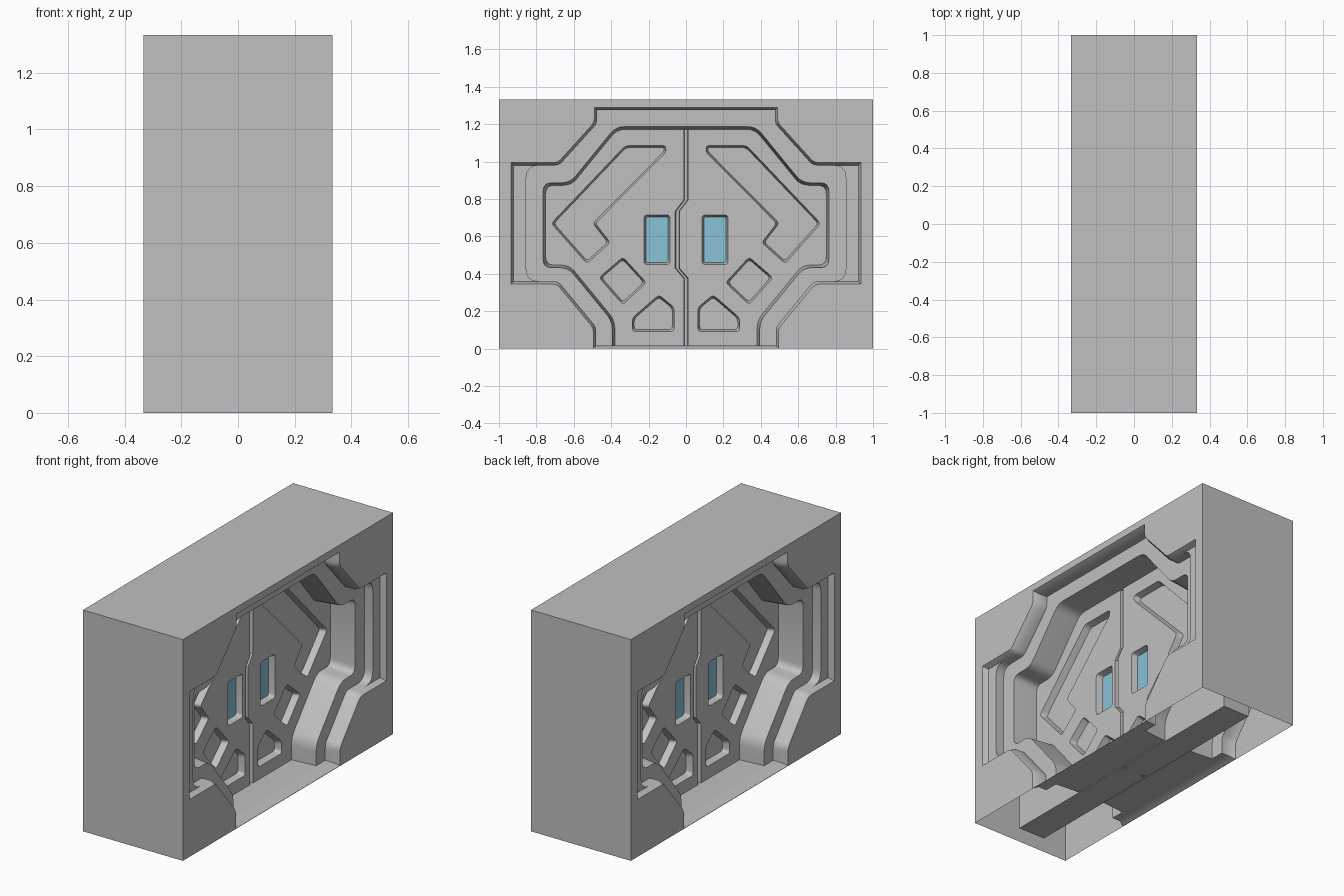
import bpy
import bmesh
from mathutils import Vector

default = bpy.data.objects.get("Cube")
if default:
    bpy.data.objects.remove(default, do_unlink=True)


def material(name, color):
    mat = bpy.data.materials.new(name)
    mat.use_nodes = True
    mat.diffuse_color = color
    mat.node_tree.nodes["Principled BSDF"].inputs["Base Color"].default_value = color
    return mat


grey = material("grey metal", (0.53, 0.53, 0.53, 1))
blue = material("blue glass", (0.25, 0.54, 0.69, 1))


# Outline helpers: outlines are counter-clockwise (y, z) points
def inset(pts, d):
    out = []
    for i, p in enumerate(pts):
        p = Vector(p)
        a = (p - Vector(pts[i - 1])).normalized()
        b = (Vector(pts[(i + 1) % len(pts)]) - p).normalized()
        na, nb = Vector((-a.y, a.x)), Vector((-b.y, b.x))
        out.append(p + (na + nb) * d / (1 + na.dot(nb)))
    return out


def fillet(pts, radius, steps=4):
    out = []
    for i, p in enumerate(pts):
        p = Vector(p)
        to_a = Vector(pts[i - 1]) - p
        to_b = Vector(pts[(i + 1) % len(pts)]) - p
        r = min(radius(p), 0.4 * to_a.length, 0.4 * to_b.length)
        if r <= 0:
            out.append(p)
            continue
        a, b = p + to_a.normalized() * r, p + to_b.normalized() * r
        for k in range(steps + 1):
            t = k / steps
            out.append(a * (1 - t) ** 2 + p * 2 * t * (1 - t) + b * t ** 2)
    return out


def mirrored(half):
    return half + [(-y, z) for y, z in reversed(half)]


def flip(pts):
    return [(-y, z) for y, z in reversed(pts)]


# Solid through matching outlines at several x positions
def loft(name, rings, mat, side=1):
    bm = bmesh.new()
    loops = [[bm.verts.new((side * x, side * p[0], p[1])) for p in pts]
             for x, pts in rings]
    n = len(loops[0])
    for lo, hi in zip(loops, loops[1:]):
        for i in range(n):
            j = (i + 1) % n
            bm.faces.new((lo[i], lo[j], hi[j], hi[i]))
    bm.faces.new(loops[0])
    bm.faces.new(loops[-1])
    bmesh.ops.recalc_face_normals(bm, faces=bm.faces)
    mesh = bpy.data.meshes.new(name)
    bm.to_mesh(mesh)
    bm.free()
    mesh.materials.append(mat)
    obj = bpy.data.objects.new(name, mesh)
    bpy.context.collection.objects.link(obj)
    return obj


def cut(target, rings, side=1):
    tool = loft("cutter", rings, grey, side)
    tool.hide_render = True
    mod = target.modifiers.new("cut", 'BOOLEAN')
    mod.operation = 'DIFFERENCE'
    mod.solver = 'EXACT'
    mod.object = tool
    bpy.context.view_layer.objects.active = target
    bpy.ops.object.modifier_apply(modifier=mod.name)
    bpy.data.objects.remove(tool, do_unlink=True)


# Tapered pocket that starts slightly outside the surface
def pocket(target, pts, x, depth, taper, radius, side):
    extra = 0.2
    cut(target, [(x + depth * extra, fillet(inset(pts, -taper * extra), radius)),
                 (x - depth, fillet(inset(pts, taper), radius))], side)


def box(name, hx, y0, y1, z0, z1):
    pts = [(y0, z0), (y1, z0), (y1, z1), (y0, z1)]
    return loft(name, [(-hx, pts), (hx, pts)], grey)


# Wall block with stepped recesses and a door tunnel
HALF, RIM, STEP, DOOR, FLOOR = 0.333, 0.30, 0.245, 0.09, 0.017
wall = box("wall_block", HALF, -1, 1, 0, 1.333)
opening = mirrored([(0.495, 0.002), (0.495, 0.11), (0.69, 0.345), (0.936, 0.345),
                    (0.936, 0.995), (0.685, 0.995), (0.49, 1.21), (0.49, 1.29)])
tunnel = mirrored([(0.395, FLOOR), (0.395, 0.145), (0.63, 0.432), (0.765, 0.432),
                   (0.765, 0.888), (0.62, 0.888), (0.375, 1.188)])


def rim_radius(p):
    return 0.025 if 0.05 < p.y < 1.25 and abs(p.x) < 0.8 else 0


def step_radius(p):
    return 0.07 if abs(p.x) > 0.8 else rim_radius(p)


def tunnel_radius(p):
    return 0.045 if p.y > 0.05 else 0


step = [(max(-0.855, min(0.855, y)), z) for y, z in inset(opening, 0.015)]
for side in (1, -1):
    pocket(wall, opening, HALF, HALF - RIM, 0.015, rim_radius, side)
    outline = fillet(step, step_radius)
    cut(wall, [(RIM + 0.01, outline), (STEP, outline)], side)

wide = fillet(tunnel, tunnel_radius)
narrow = [(p.x, max(FLOOR, p.y)) for p in
          fillet([(y, FLOOR if z < 0.05 else z)
                  for y, z in inset(tunnel, 0.015)], tunnel_radius)]
cut(wall, [(STEP + 0.015, wide), (DOOR, narrow), (-DOOR, narrow), (-STEP - 0.015, wide)])

# The block is open underneath
bm = bmesh.new()
bm.from_mesh(wall.data)
under = [f for f in bm.faces if f.normal.z < -0.9 and f.calc_center_median().z < 0.001]
bmesh.ops.delete(bm, geom=under, context='FACES')
bm.to_mesh(wall.data)
bm.free()

# Sliding door slab with recessed panels, windows and a jogged seam
door = box("sliding_door", DOOR, -0.9, 0.9, 0.012, 1.25)
long_panel = [(0.325, 1.085), (0.108, 1.085), (0.108, 1.05), (0.485, 0.67),
              (0.405, 0.567), (0.53, 0.455), (0.72, 0.67)]
diamond = [(0.337, 0.49), (0.212, 0.353), (0.337, 0.235), (0.465, 0.38)]
pentagon = [(0.145, 0.288), (0.063, 0.22), (0.063, 0.092), (0.287, 0.092), (0.287, 0.165)]
window = [(0.225, 0.715), (0.085, 0.715), (0.085, 0.45), (0.225, 0.45)]
seam = [(0, -0.05), (0, 0.375), (-0.046, 0.43), (-0.046, 0.735), (0, 0.795), (0, 1.22)]
groove = ([(y + 0.012, z) for y, z in seam]
          + [(y - 0.012, z) for y, z in reversed(seam)])
DEPTH = 0.04

for side in (1, -1):
    for shape in (long_panel, diamond, pentagon, window):
        for pts in (shape, flip(shape)):
            pocket(door, pts, DOOR, DEPTH, 0.01, lambda p: 0.02, side)
    pocket(door, groove, DOOR, 0.03, 0.004, lambda p: 0, side)
    for label, pts in (("left", window), ("right", flip(window))):
        pane = fillet(inset(pts, 0.011), lambda p: 0.012)
        base = DOOR - DEPTH
        loft(f"{'left' if side > 0 else 'right'}_face_{label}_window",
             [(base - 0.002, pane), (base + 0.004, pane)], blue, side)

# Smooth the rounded corners only
bpy.ops.object.select_all(action='DESELECT')
for obj in (wall, door):
    obj.select_set(True)
bpy.context.view_layer.objects.active = wall
bpy.ops.object.shade_smooth_by_angle(angle=0.5)
